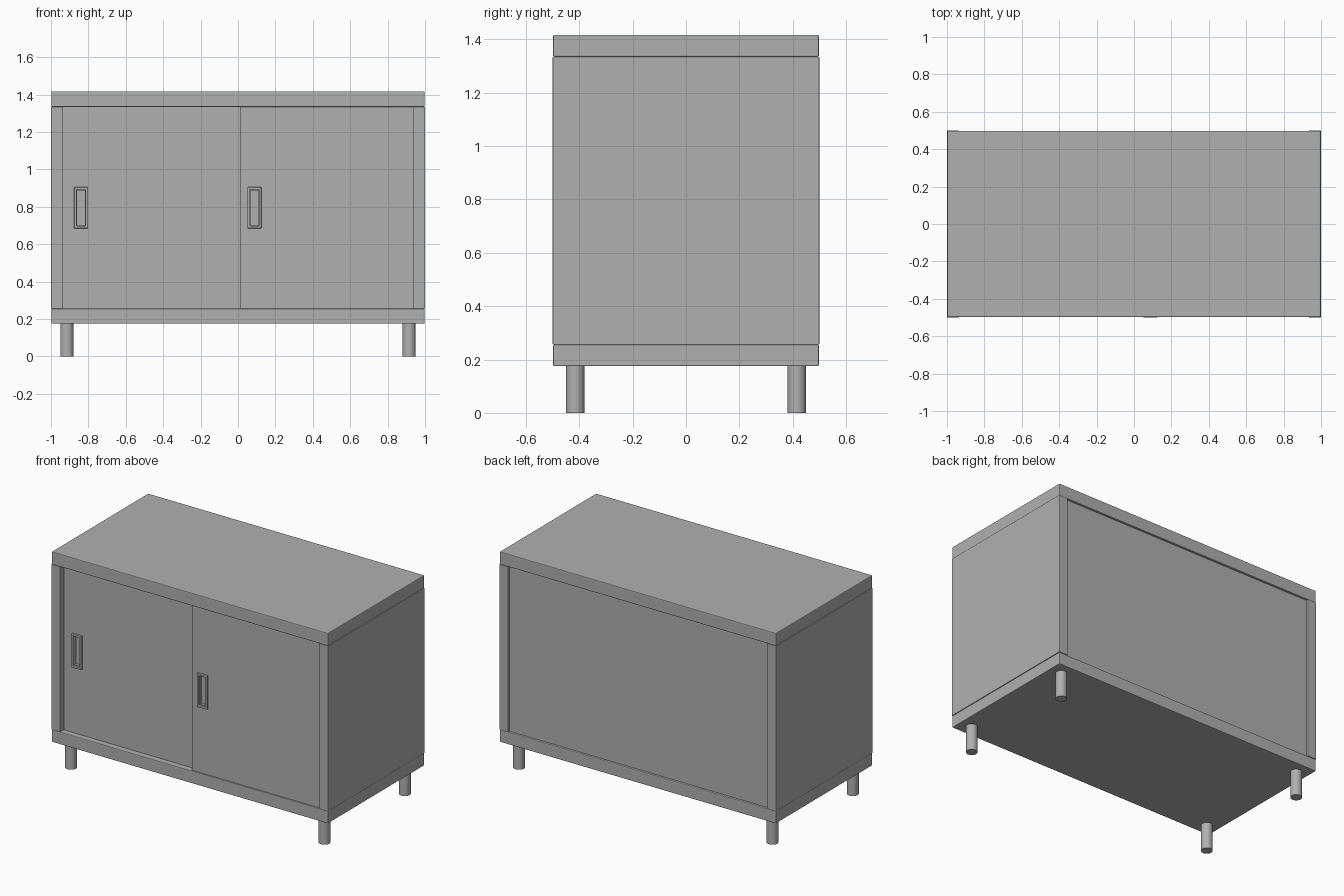
import bpy, bmesh, math
from mathutils import Vector

if "Cube" in bpy.data.objects:
    bpy.data.objects.remove(bpy.data.objects["Cube"])

grey = bpy.data.materials.new("grey paint")
grey.diffuse_color = (0.43, 0.435, 0.435, 1)
grey.use_nodes = True
grey.node_tree.nodes["Principled BSDF"].inputs["Base Color"].default_value = grey.diffuse_color


def finish(name, bm, bevel=0.0, segments=2):
    me = bpy.data.meshes.new(name)
    bm.to_mesh(me)
    bm.free()
    me.materials.append(grey)
    ob = bpy.data.objects.new(name, me)
    bpy.context.collection.objects.link(ob)
    if bevel:
        m = ob.modifiers.new("soft edges", 'BEVEL')
        m.width, m.segments, m.limit_method = bevel, segments, 'ANGLE'
    return ob


def box_bm(lo, hi):
    bm = bmesh.new()
    bmesh.ops.create_cube(bm, size=1)
    for v in bm.verts:
        v.co = Vector([lo[i] + (v.co[i] + 0.5) * (hi[i] - lo[i]) for i in range(3)])
    return bm


def box(name, lo, hi, bevel=0.0):
    return finish(name, box_bm(lo, hi), bevel)


# Top and bottom slabs
Z0, Z1, Z2, Z3 = 0.175, 0.256, 1.334, 1.417
box("bottom_slab", (-0.998, -0.498, Z0), (0.998, 0.498, Z1), 0.005)
box("top_slab", (-0.998, -0.498, Z2), (0.998, 0.498, Z3), 0.005)

# Side panels
for s, side in ((-1, "left"), (1, "right")):
    a, b = sorted((s * 0.935, s * 1.0))
    box(side + "_side_panel", (a, -0.5, Z1), (b, 0.5, Z2), 0.003)

# Back panel, slightly recessed
box("back_panel", (-0.935, 0.46, Z1), (0.935, 0.484, Z2))


# Sliding door with a recessed pull
def door(side, x0, x1, y, hx):
    panel = box(side + "_door", (x0, y, Z1), (x1, y + 0.027, Z2))
    zc, w, h = 0.795, 0.037, 0.11
    # Hole through which the pull pocket sits
    cutter = box("cutter", (hx - 0.022, y - 0.05, zc - 0.093),
                 (hx + 0.022, y + 0.02, zc + 0.093))
    m = panel.modifiers.new("pull hole", 'BOOLEAN')
    m.operation, m.object, m.solver = 'DIFFERENCE', cutter, 'EXACT'
    bpy.context.view_layer.objects.active = panel
    bpy.ops.object.modifier_apply(modifier=m.name)
    bpy.data.objects.remove(cutter)
    # Raised rim with inset pocket
    bm = box_bm((hx - w, y - 0.012, zc - h), (hx + w, y, zc + h))
    bm.normal_update()
    back = [f for f in bm.faces if f.normal.y > 0.9]
    bmesh.ops.delete(bm, geom=back, context='FACES')
    front = [f for f in bm.faces if f.normal.y < -0.9]
    bmesh.ops.inset_region(bm, faces=front, thickness=0.019, depth=0)
    pocket = bmesh.ops.extrude_face_region(bm, geom=front)
    verts = [v for v in pocket["geom"] if isinstance(v, bmesh.types.BMVert)]
    bmesh.ops.delete(bm, geom=front, context='FACES')
    bmesh.ops.translate(bm, verts=verts, vec=(0, 0.03, 0))
    bmesh.ops.recalc_face_normals(bm, faces=bm.faces)
    finish(side + "_door_pull", bm, 0.003)


door("left", -0.935, 0.03, -0.46, -0.839)
door("right", 0.01, 0.935, -0.488, 0.088)

# Round legs
for sx, a in ((-1, "left"), (1, "right")):
    for sy, b in ((-1, "front"), (1, "back")):
        bm = bmesh.new()
        bmesh.ops.create_cone(bm, cap_ends=True, segments=32, radius1=0.035,
                              radius2=0.035, depth=Z0 + 0.002)
        bmesh.ops.translate(bm, verts=bm.verts,
                            vec=(sx * 0.915, sy * 0.415, (Z0 + 0.002) / 2))
        leg = finish(f"{b}_{a}_leg", bm)
        bpy.ops.object.select_all(action='DESELECT')
        leg.select_set(True)
        bpy.context.view_layer.objects.active = leg
        bpy.ops.object.shade_smooth_by_angle(angle=math.radians(35))
